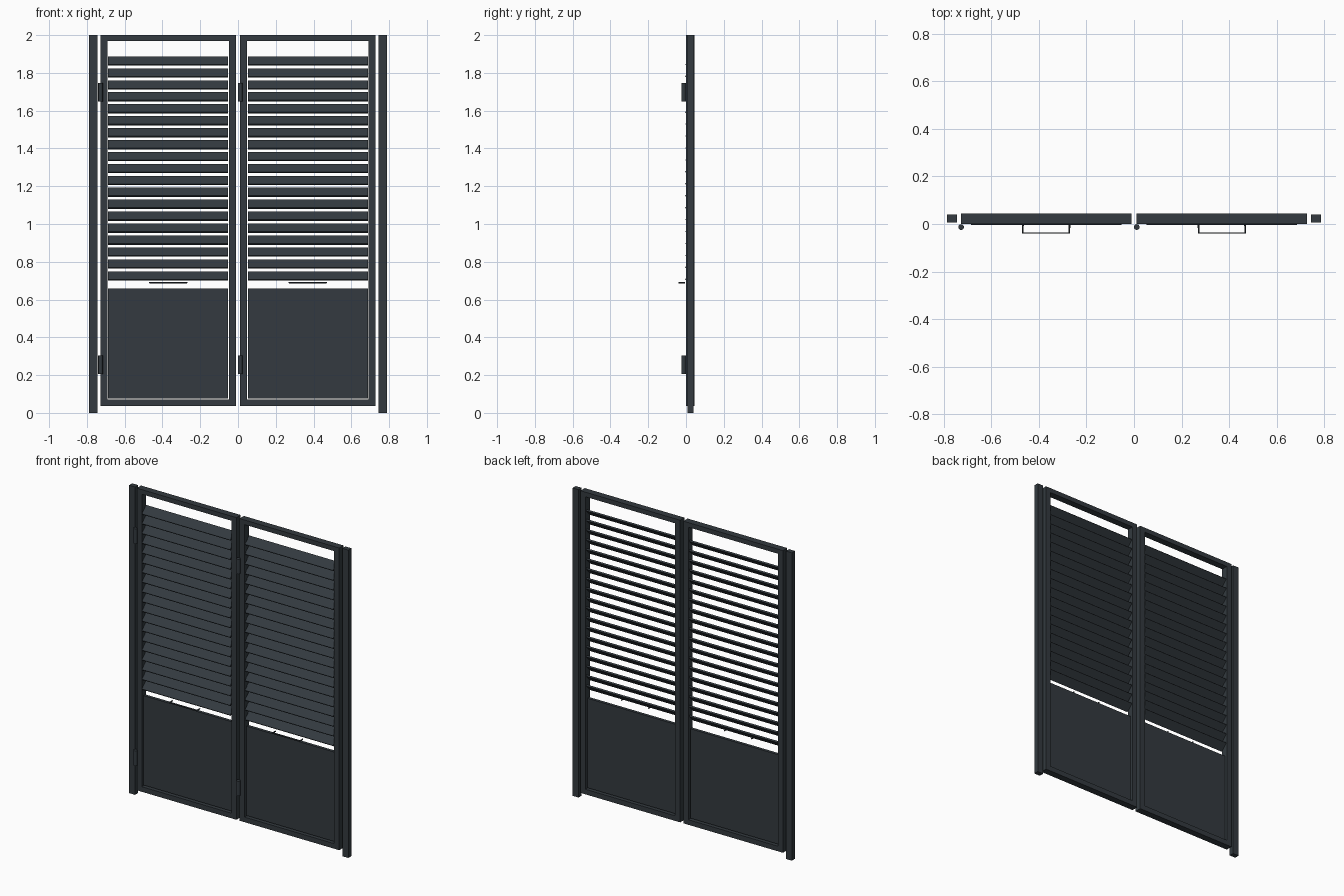
import bpy
from math import radians

if "Cube" in bpy.data.objects:
    bpy.data.objects.remove(bpy.data.objects["Cube"])

mat = bpy.data.materials.new("dark_metal")
mat.diffuse_color = (0.033, 0.042, 0.05, 1)
mat.use_nodes = True
mat.node_tree.nodes["Principled BSDF"].inputs["Base Color"].default_value = mat.diffuse_color


def finish(o, name):
    o.name = name
    o.data.materials.append(mat)
    return o


def box(name, x, y, z):
    """Box from (min, max) ranges."""
    bpy.ops.mesh.primitive_cube_add(size=1, location=[(a + b) / 2 for a, b in (x, y, z)])
    o = bpy.context.object
    o.scale = [b - a for a, b in (x, y, z)]
    bpy.ops.object.transform_apply(location=False, rotation=False, scale=True)
    return finish(o, name)


def xr(s, a, b):
    """Range on the left (s=-1) or right (s=1) side."""
    return tuple(sorted((s * a, s * b)))


IN, OUT, STILE = 0.0115, 0.7275, 0.036
DEPTH = (0.0, 0.044)

for s, side in ((-1, "left"), (1, "right")):
    # Fixed side post
    box(f"{side}_post", xr(s, 0.745, 0.788), (0.007, 0.039), (0, 2))

    # Door frame
    box(f"{side}_inner_stile", xr(s, IN, IN + STILE), DEPTH, (0.037, 2))
    box(f"{side}_outer_stile", xr(s, OUT - STILE, OUT), DEPTH, (0.037, 2))
    rail_x = xr(s, IN + STILE, OUT - STILE)
    box(f"{side}_bottom_rail", rail_x, DEPTH, (0.037, 0.07))
    box(f"{side}_top_rail", rail_x, DEPTH, (1.97, 2))

    # Solid lower panel
    infill_x = xr(s, 0.053, 0.687)
    box(f"{side}_lower_panel", infill_x, (0.012, 0.032), (0.077, 0.658))

    # Tilted louvre slats, front edge low
    for i in range(19):
        z = 0.725 + i * 0.0632
        slat = box(f"{side}_slat_{i + 1}", infill_x, (-0.01, 0.05), (z - 0.005, z + 0.005))
        slat.rotation_euler.x = radians(45)

    # Pull handle
    cu = bpy.data.curves.new(f"{side}_handle", "CURVE")
    cu.dimensions = "3D"
    cu.bevel_depth = 0.004
    cu.bevel_resolution = 2
    cu.use_fill_caps = True
    sp = cu.splines.new("POLY")
    pts = [(0.272, -0.004), (0.272, -0.038), (0.468, -0.038), (0.468, -0.004)]
    sp.points.add(3)
    for p, (x, y) in zip(sp.points, pts):
        p.co = (s * x, y, 0.69, 1)
    ob = bpy.data.objects.new(f"{side}_handle", cu)
    bpy.context.collection.objects.link(ob)
    cu.materials.append(mat)

# Hinge barrels on the left edge of each door
for x, side in ((-0.728, "left"), (0.0115, "right")):
    for z, level in ((0.255, "lower"), (1.697, "upper")):
        bpy.ops.mesh.primitive_cylinder_add(vertices=16, radius=0.012, depth=0.097,
                                            location=(x, -0.013, z))
        bpy.ops.object.shade_smooth_by_angle()
        finish(bpy.context.object, f"{side}_{level}_hinge")
